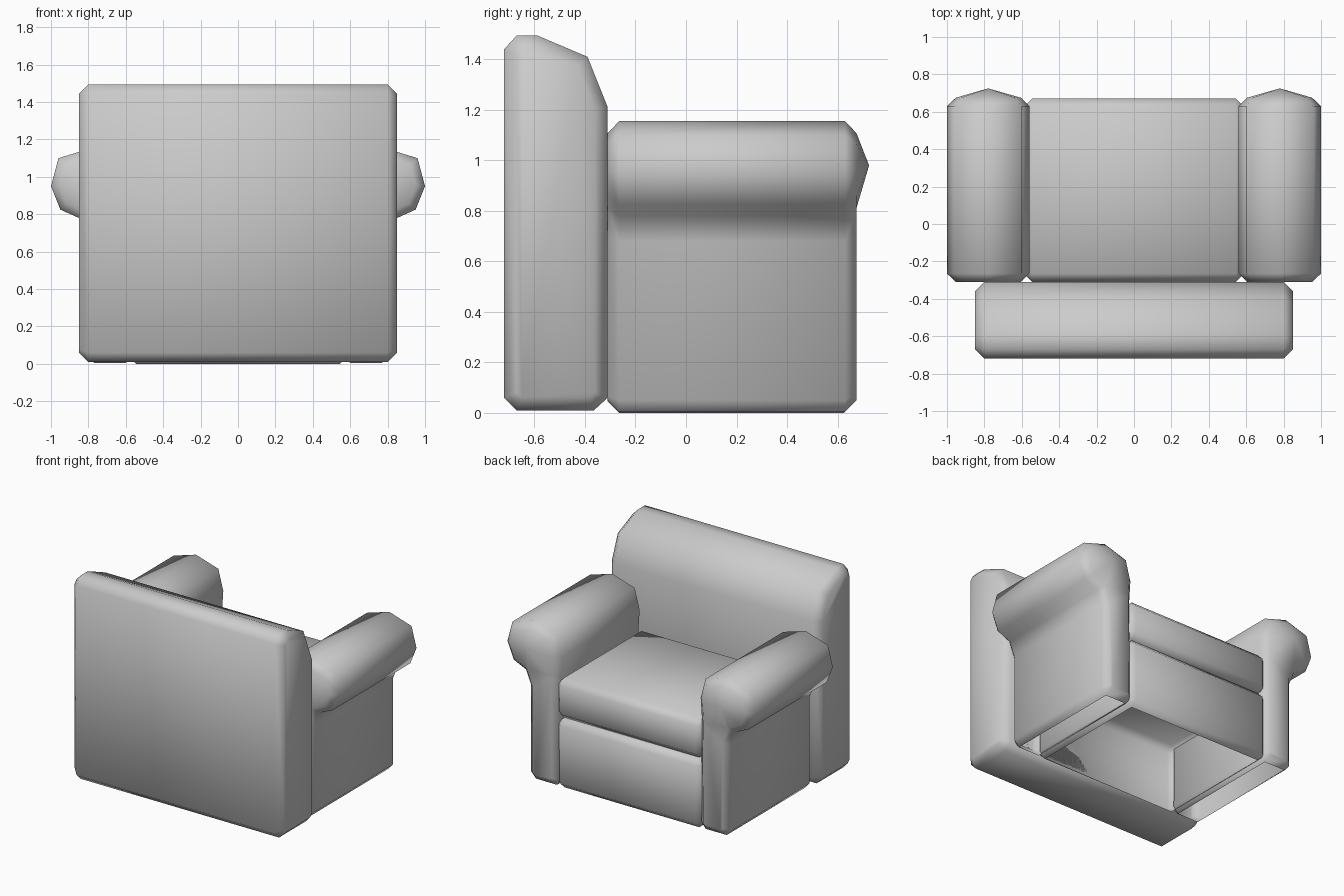
import bpy, bmesh, math
from mathutils import Vector

if "Cube" in bpy.data.objects:
    bpy.data.objects.remove(bpy.data.objects["Cube"])

fabric = bpy.data.materials.new("grey_fabric")
fabric.use_nodes = True
GREY = (0.6, 0.6, 0.6, 1)
fabric.diffuse_color = GREY
fabric.node_tree.nodes["Principled BSDF"].inputs["Base Color"].default_value = GREY


def prism(points, to_3d, start, end):
    """Extrude a closed profile between two positions along one axis."""
    bm = bmesh.new()
    face = bm.faces.new([bm.verts.new(to_3d(a, b, start)) for a, b in points])
    ext = bmesh.ops.extrude_face_region(bm, geom=[face], use_keep_orig=True)
    shift = Vector(to_3d(0, 0, end)) - Vector(to_3d(0, 0, start))
    verts = [g for g in ext["geom"] if isinstance(g, bmesh.types.BMVert)]
    bmesh.ops.translate(bm, verts=verts, vec=shift)
    bmesh.ops.recalc_face_normals(bm, faces=bm.faces)
    return bm


def chamfer(bm, edges, size):
    bmesh.ops.bevel(bm, geom=list(edges), offset=size, segments=1,
                    affect='EDGES', profile=0.5, clamp_overlap=True)


def cap_edges(bm, axis):
    """Edges around the two ends of a prism."""
    return [e for e in bm.edges
            if abs(e.verts[0].co[axis] - e.verts[1].co[axis]) < 1e-5]


def open_bottom(bm):
    low = [f for f in bm.faces if all(v.co.z < 0.01 for v in f.verts)]
    bmesh.ops.delete(bm, geom=low, context='FACES')


def finish(bm, name):
    mesh = bpy.data.meshes.new(name)
    bm.to_mesh(mesh)
    bm.free()
    mesh.materials.append(fabric)
    obj = bpy.data.objects.new(name, mesh)
    bpy.context.collection.objects.link(obj)
    bpy.ops.object.select_all(action='DESELECT')
    obj.select_set(True)
    bpy.context.view_layer.objects.active = obj
    bpy.ops.object.shade_smooth_by_angle(angle=math.radians(65))
    return obj


def padded_box(name, half_width, y0, y1, z0, z1, hollow=False):
    rect = [(y0, z0), (y1, z0), (y1, z1), (y0, z1)]
    bm = prism(rect, lambda a, b, t: (t, a, b), -half_width, half_width)
    chamfer(bm, bm.edges, 0.045)
    if hollow:
        open_bottom(bm)
    return finish(bm, name)


# Backrest: side profile with a rolled top edge
back_profile = [(-0.72, 0.06), (-0.72, 1.44), (-0.67, 1.495), (-0.59, 1.495),
                (-0.39, 1.41), (-0.31, 1.21), (-0.31, 0.06), (-0.365, 0.01),
                (-0.67, 0.01)]
bm = prism(back_profile, lambda a, b, t: (t, a, b), -0.85, 0.85)
chamfer(bm, cap_edges(bm, 0), 0.05)
finish(bm, "backrest")

# Seat base, open underneath, and the cushion above it
padded_box("seat_base", 0.59, -0.31, 0.67, 0.0, 0.51, hollow=True)
padded_box("seat_cushion", 0.59, -0.31, 0.67, 0.51, 0.80)

# Arms: upright panel with an outward roll, pointed at the end of the roll
arm_profile = [(0.60, 0.005), (0.77, 0.005), (0.81, 0.05), (0.81, 0.68),
               (0.85, 0.78), (0.95, 0.825), (1.0, 0.95), (0.96, 1.10),
               (0.78, 1.155), (0.60, 1.10), (0.56, 0.95), (0.57, 0.80),
               (0.565, 0.05)]
for side, name in ((1, "left_arm"), (-1, "right_arm")):
    bm = prism(arm_profile, lambda a, b, t: (side * a, t, b), -0.31, 0.675)
    chamfer(bm, cap_edges(bm, 1), 0.045)
    cap = max(bm.faces, key=lambda f: f.calc_center_median().y)
    bmesh.ops.bisect_plane(bm, geom=[cap] + list(cap.edges) + list(cap.verts),
                           plane_co=(0, 0, 0.81), plane_no=(0, 0, 1))
    ends = [f for f in bm.faces if all(v.co.y > 0.67 for v in f.verts)]
    roll_end = max(ends, key=lambda f: f.calc_center_median().z)
    tip = bmesh.ops.poke(bm, faces=[roll_end])["verts"][0]
    tip.co = (side * 0.78, 0.725, 0.98)
    open_bottom(bm)
    bmesh.ops.recalc_face_normals(bm, faces=bm.faces)
    finish(bm, name)
